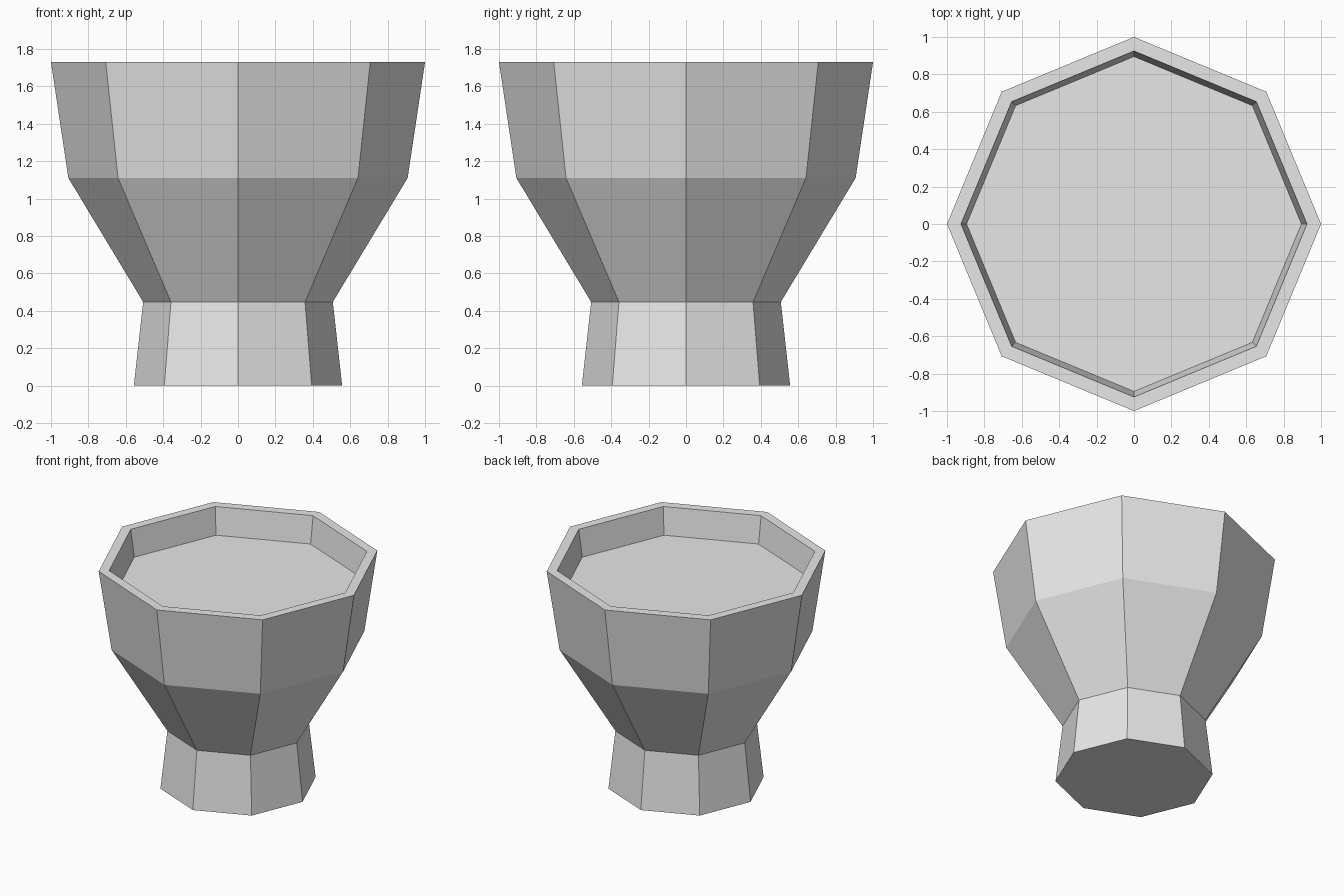
import bpy, bmesh, math

SIDES = 8

# Remove the default cube
cube = bpy.data.objects.get("Cube")
if cube:
    bpy.data.objects.remove(cube, do_unlink=True)

# Plain grey material
grey = bpy.data.materials.new("light grey")
grey.use_nodes = True
colour = (0.8, 0.8, 0.8, 1)
grey.diffuse_color = colour
grey.node_tree.nodes["Principled BSDF"].inputs["Base Color"].default_value = colour

# Radius and height: foot, waist, shoulder, rim, inner rim, recessed floor
profile = [(0.557, 0), (0.507, 0.447), (0.907, 1.11),
           (1, 1.73), (0.925, 1.73), (0.895, 1.52)]


def ring(bm, radius, z):
    """One octagon of vertices with corners on the axes."""
    angles = [math.tau * i / SIDES for i in range(SIDES)]
    return [bm.verts.new((radius * math.cos(a), radius * math.sin(a), z)) for a in angles]


def lathe(name, points, material):
    """Closed faceted solid from a profile of (radius, height) points."""
    bm = bmesh.new()
    rings = [ring(bm, r, z) for r, z in points]
    for low, high in zip(rings, rings[1:]):
        for i in range(SIDES):
            j = (i + 1) % SIDES
            bm.faces.new((low[i], low[j], high[j], high[i]))
    bm.faces.new(list(reversed(rings[0])))   # underside
    bm.faces.new(rings[-1])                  # recessed floor
    mesh = bpy.data.meshes.new(name)
    bm.to_mesh(mesh)
    bm.free()
    mesh.materials.append(material)
    obj = bpy.data.objects.new(name, mesh)
    bpy.context.scene.collection.objects.link(obj)
    return obj


# Footed pot with a shallow recess in the top
lathe("footed_pot", profile, grey)
